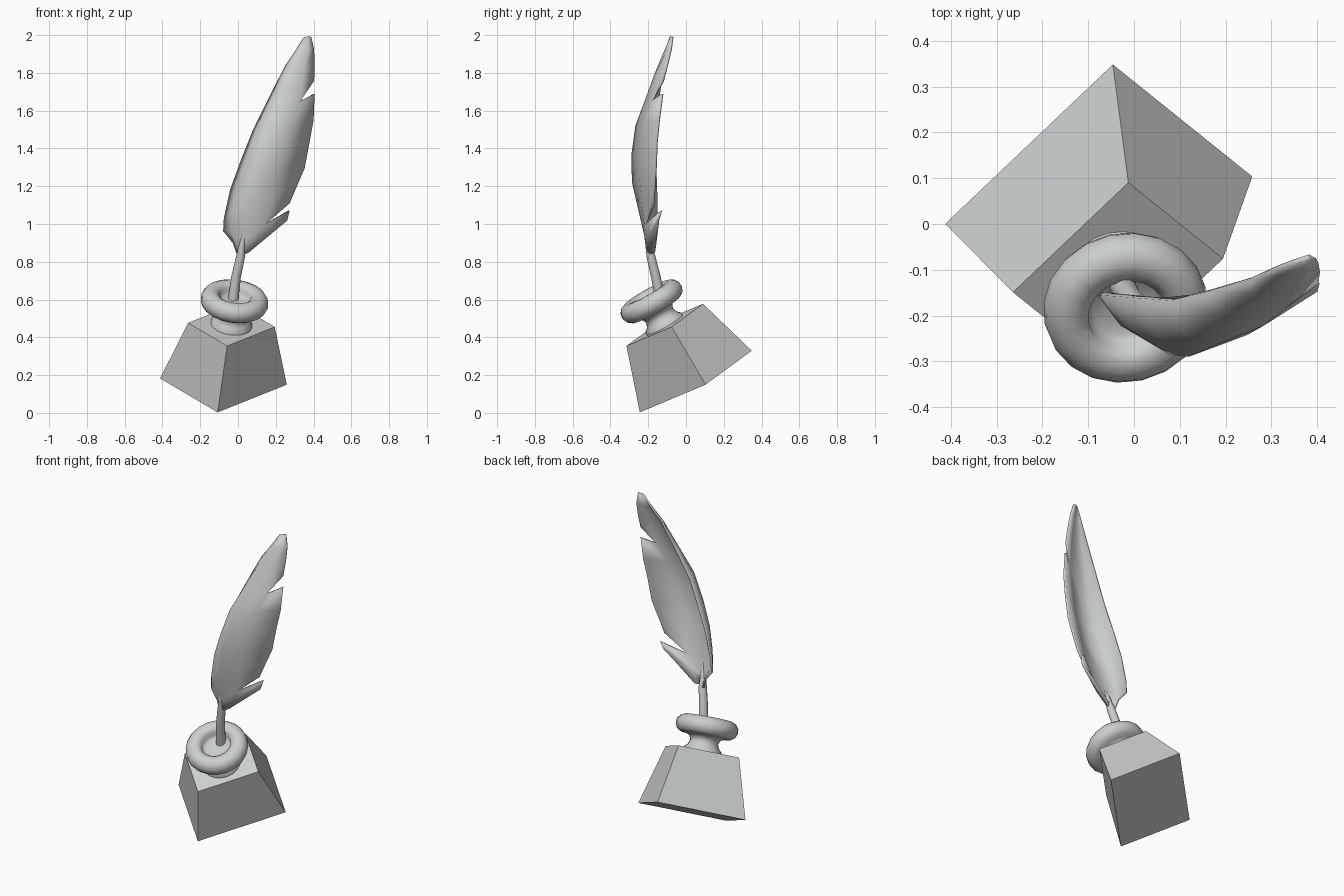
import bpy, bmesh, math
from mathutils import Vector

if "Cube" in bpy.data.objects:
    bpy.data.objects.remove(bpy.data.objects["Cube"])

grey = bpy.data.materials.new("light_grey")
grey.diffuse_color = (0.6, 0.62, 0.62, 1)
grey.use_nodes = True
grey.node_tree.nodes["Principled BSDF"].inputs["Base Color"].default_value = grey.diffuse_color


def make(name, verts, faces, smooth=None):
    bm = bmesh.new()
    vs = [bm.verts.new(v) for v in verts]
    for f in faces:
        bm.faces.new([vs[i] for i in f])
    bmesh.ops.recalc_face_normals(bm, faces=bm.faces)
    me = bpy.data.meshes.new(name)
    bm.to_mesh(me)
    bm.free()
    me.materials.append(grey)
    ob = bpy.data.objects.new(name, me)
    bpy.context.collection.objects.link(ob)
    if smooth:
        bpy.ops.object.select_all(action='DESELECT')
        bpy.context.view_layer.objects.active = ob
        ob.select_set(True)
        bpy.ops.object.shade_smooth_by_angle(angle=math.radians(smooth))
    return ob


def loft(name, rings, axis, sides, smooth):
    """Circular rings (centre, radius) around an axis, capped at both ends."""
    a = axis.orthogonal().normalized()
    b = axis.cross(a).normalized()
    verts, faces = [], []
    for c, r in rings:
        for i in range(sides):
            t = 2 * math.pi * i / sides
            verts.append(c + a * (r * math.cos(t)) + b * (r * math.sin(t)))
    for k in range(len(rings) - 1):
        for i in range(sides):
            j = (i + 1) % sides
            faces.append((k * sides + i, k * sides + j,
                          (k + 1) * sides + j, (k + 1) * sides + i))
    n = len(verts)
    faces += [tuple(range(sides)), tuple(range(n - sides, n))]
    return make(name, verts, faces, smooth)


# Tilted frame shared by the base and the well
up = Vector((0.115, -0.486, 0.866)).normalized()
u = Vector((0.708, -0.569, -0.418)).normalized()
v = up.cross(u).normalized()
low = Vector((-0.077, 0.052, 0.166))
top = Vector((-0.035, -0.1125, 0.466))

# Tapered rectangular base
corners = [(-1, -1), (1, -1), (1, 1), (-1, 1)]
base = [low + u * (0.215 * s) + v * (0.263 * t) for s, t in corners]
base += [top + u * (0.146 * s) + v * (0.181 * t) for s, t in corners]
make("ink_base", base, [(0, 1, 2, 3), (4, 5, 6, 7)] +
     [(i, (i + 1) % 4, (i + 1) % 4 + 4, i + 4) for i in range(4)])

# Neck, rounded lip and shallow bowl turned around the tilted axis
profile = [(-0.01, 0.11), (0.012, 0.11), (0.03, 0.091), (0.055, 0.081), (0.08, 0.09)]
for k in range(9):
    t = math.radians(-100 + k * 30)
    profile.append((0.144 + 0.054 * math.sin(t), 0.127 + 0.054 * math.cos(t)))
profile += [(0.15, 0.085), (0.138, 0.07), (0.134, 0.03)]
loft("ink_well", [(top + up * t, r) for t, r in profile], up, 20, 60)

# Quill shaft, fading into the vane
shaft = [(-0.027, -0.132, 0.59, 0.029), (-0.01, -0.16, 0.72, 0.026),
         (0.014, -0.186, 0.83, 0.024), (0.025, -0.204, 0.91, 0.014),
         (0.037, -0.223, 0.98, 0.004)]
pts = [(Vector(p[:3]), p[3]) for p in shaft]
loft("quill_shaft", pts, (pts[-1][0] - pts[0][0]).normalized(), 12, 60)

# Vane rows: left edge, spine, right middle, right edge
rows = [
    ((0.0, -.17, .835), (.02, -.197, .84), (.04, -.182, .845), (.053, -.165, .852)),
    ((-.022, -.16, .90), (.025, -.207, .90), (.11, -.2, .93), (.258, -.146, 1.02)),
    ((-.074, -.153, .963), (.033, -.22, .96), (.137, -.215, .995), (.27, -.132, 1.07)),
    ((-.07, -.152, 1.03), (.05, -.25, 1.09), (.17, -.228, 1.1), (.3, -.168, 1.18)),
    ((-.037, -.155, 1.18), (.08, -.28, 1.22), (.2, -.242, 1.26), (.35, -.16, 1.296)),
    ((.02, -.16, 1.335), (.12, -.284, 1.36), (.245, -.237, 1.4), (.375, -.155, 1.43)),
    ((.085, -.165, 1.497), (.17, -.262, 1.52), (.28, -.217, 1.54), (.397, -.143, 1.55)),
    ((.165, -.145, 1.66), (.225, -.215, 1.645), (.328, -.18, 1.65), (.402, -.125, 1.688)),
    ((.254, -.12, 1.836), (.29, -.158, 1.8), (.345, -.145, 1.82), (.403, -.10, 1.84)),
    ((.31, -.095, 1.92), (.335, -.112, 1.91), (.37, -.1, 1.91), (.40, -.08, 1.925)),
    ((.35, -.08, 1.985), (.365, -.078, 1.99), (.372, -.076, 1.993), (.385, -.072, 1.99)),
]
# Where the vane is split, the right edge restarts higher up
splits = {2: (.27, -.17, 1.11), 7: (.40, -.122, 1.757)}
verts, faces = [], []
for i, (left, spine, mid, right) in enumerate(rows):
    bow = 0.016 * min(1, (Vector(left) - Vector(spine)).length / 0.13)
    half = (Vector(left) + Vector(spine)) / 2 + Vector((-bow, -bow, 0))
    verts += [left, half, spine, mid, right, splits.get(i, right)]
for i in range(len(rows) - 1):
    a, b = i * 6, i * 6 + 6
    for c in range(3):
        faces.append((a + c, a + c + 1, b + c + 1, b + c))
    edge = a + 5 if i in splits else a + 4
    faces.append((a + 3, edge, b + 4, b + 3))
vane = make("quill_vane", verts, faces, 60)
solid = vane.modifiers.new("thickness", 'SOLIDIFY')
solid.thickness = 0.012
solid.offset = 0
